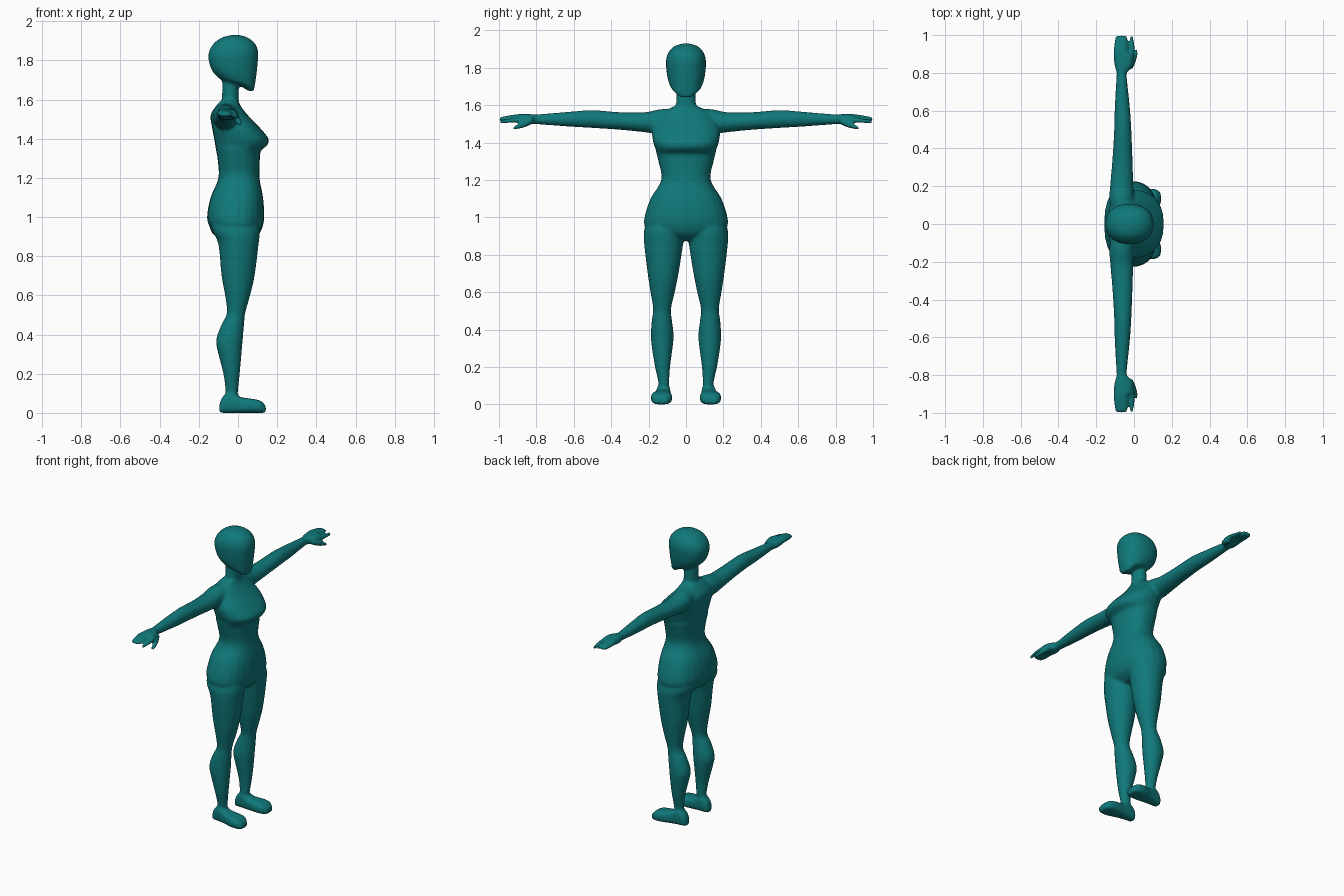
import bpy, bmesh, math
from mathutils import Vector

bm = bmesh.new()
SIDES, STEPS = 24, 4


def spline(rings):
    """Catmull-Rom refinement of the ring list."""
    v = [Vector(r) for r in rings]
    out = []
    for i in range(len(v) - 1):
        p0, p1, p2, p3 = v[max(i - 1, 0)], v[i], v[i + 1], v[min(i + 2, len(v) - 1)]
        for s in range(STEPS):
            t = s / STEPS
            out.append(0.5 * (2 * p1 + (p2 - p0) * t + (2 * p0 - 5 * p1 + 4 * p2 - p3) * t * t
                              + (3 * p1 - p0 - 3 * p2 + p3) * t ** 3))
    return out + [v[-1]]


def loft(rings, place, power=2.0):
    """Rings are (t, a0, a1, b0, b1); place(t, a, b) gives the xyz point."""
    loops = []
    for t, a0, a1, b0, b1 in spline(rings):
        loop = []
        for k in range(SIDES):
            c, s = math.cos(k * math.tau / SIDES), math.sin(k * math.tau / SIDES)
            c = math.copysign(abs(c) ** (2 / power), c)
            s = math.copysign(abs(s) ** (2 / power), s)
            loop.append(bm.verts.new(place(t, (a0 + a1) / 2 + (a1 - a0) / 2 * c,
                                           (b0 + b1) / 2 + (b1 - b0) / 2 * s)))
        loops.append(loop)
    for l0, l1 in zip(loops, loops[1:]):
        for k in range(SIDES):
            j = (k + 1) % SIDES
            bm.faces.new((l0[k], l0[j], l1[j], l1[k]))
    bm.faces.new(loops[0][::-1])
    bm.faces.new(loops[-1])


def upright(rings, power=2.0):
    """Symmetric rings (z, back x, front x, half width)."""
    loft([(z, a, b, -w, w) for z, a, b, w in rings], lambda t, a, b: (a, b, t), power)


# torso
upright([(0.875, -0.07, 0.06, 0.07), (0.91, -0.125, 0.105, 0.19), (0.95, -0.145, 0.125, 0.22),
         (1.0, -0.158, 0.134, 0.222), (1.1, -0.14, 0.128, 0.19), (1.2, -0.10, 0.11, 0.132),
         (1.30, -0.105, 0.112, 0.148), (1.34, -0.112, 0.118, 0.158), (1.365, -0.116, 0.148, 0.163),
         (1.40, -0.122, 0.156, 0.175), (1.46, -0.133, 0.108, 0.182), (1.52, -0.14, 0.05, 0.16),
         (1.57, -0.11, 0.012, 0.11), (1.595, -0.085, 0.004, 0.06)], 2.3)

# neck
upright([(1.54, -0.09, 0.01, 0.06), (1.60, -0.082, 0.004, 0.053), (1.72, -0.08, 0.004, 0.05)])

# head
upright([(1.643, 0.055, 0.08, 0.03), (1.655, 0.035, 0.083, 0.046), (1.675, 0.0, 0.086, 0.067),
         (1.695, -0.075, 0.09, 0.082), (1.74, -0.128, 0.096, 0.098), (1.80, -0.15, 0.102, 0.106),
         (1.845, -0.148, 0.103, 0.106), (1.885, -0.125, 0.088, 0.092), (1.915, -0.085, 0.052, 0.062),
         (1.929, -0.035, 0.01, 0.02)], 2.2)

for side in (-1, 1):
    def vertical(t, a, b): return (a, side * b, t)
    def sideways(t, a, b): return (a, side * t, b)
    def forward(t, a, b): return (t, side * a, b)

    # leg
    loft([(1.0, -0.13, 0.10, 0.03, 0.20), (0.93, -0.13, 0.112, 0.012, 0.224),
          (0.86, -0.10, 0.105, 0.015, 0.224), (0.70, -0.084, 0.085, 0.04, 0.205),
          (0.60, -0.066, 0.062, 0.06, 0.19), (0.51, -0.057, 0.037, 0.08, 0.176),
          (0.45, -0.085, 0.031, 0.075, 0.183), (0.37, -0.112, 0.024, 0.066, 0.188),
          (0.30, -0.10, 0.018, 0.072, 0.182), (0.20, -0.075, 0.009, 0.085, 0.166),
          (0.11, -0.064, 0.0, 0.09, 0.147), (0.04, -0.07, 0.0, 0.09, 0.15)], vertical)
    # foot
    loft([(-0.095, 0.098, 0.14, 0, 0.04), (-0.08, 0.088, 0.15, 0, 0.08),
          (-0.04, 0.083, 0.158, 0, 0.108), (0.01, 0.08, 0.168, 0, 0.082),
          (0.07, 0.074, 0.186, 0, 0.072), (0.115, 0.08, 0.184, 0, 0.062),
          (0.142, 0.105, 0.165, 0, 0.035)], forward, 3)
    # arm
    loft([(0.06, -0.12, 0.01, 1.45, 1.58), (0.14, -0.13, 0.0, 1.445, 1.578),
          (0.22, -0.125, -0.004, 1.455, 1.562), (0.35, -0.114, -0.008, 1.468, 1.562),
          (0.50, -0.105, -0.014, 1.478, 1.573), (0.62, -0.102, -0.022, 1.485, 1.565),
          (0.80, -0.092, -0.04, 1.498, 1.55), (0.84, -0.094, -0.036, 1.498, 1.55)], sideways)
    # palm and closed fingers
    loft([(0.80, -0.09, -0.04, 1.50, 1.55), (0.84, -0.103, -0.01, 1.498, 1.552),
          (0.89, -0.107, -0.01, 1.508, 1.552), (0.91, -0.107, -0.032, 1.512, 1.55),
          (0.96, -0.104, -0.032, 1.51, 1.542), (0.998, -0.095, -0.04, 1.514, 1.534)], sideways, 2.6)
    # forefinger
    loft([(0.87, -0.035, -0.002, 1.505, 1.54), (0.93, -0.028, 0.004, 1.505, 1.53),
          (0.995, -0.022, -0.004, 1.502, 1.52)], sideways)
    # thumb
    loft([(0.82, -0.045, -0.008, 1.5, 1.535), (0.86, -0.025, 0.01, 1.482, 1.518),
          (0.90, -0.008, 0.02, 1.472, 1.498), (0.925, 0.0, 0.017, 1.466, 1.482)], sideways)

bmesh.ops.recalc_face_normals(bm, faces=bm.faces[:])
mesh = bpy.data.meshes.new("figure")
bm.to_mesh(mesh)
bm.free()
figure = bpy.data.objects.new("figure", mesh)
bpy.context.collection.objects.link(figure)

# one teal colour
teal = bpy.data.materials.new("teal")
teal.diffuse_color = (0.005, 0.19, 0.195, 1)
mesh.materials.append(teal)

# fuse the parts into one smooth skin
fuse = figure.modifiers.new("fuse", 'REMESH')
fuse.mode = 'VOXEL'
fuse.voxel_size = 0.008
fuse.use_smooth_shade = True
relax = figure.modifiers.new("relax", 'SMOOTH')
relax.factor = 0.5
relax.iterations = 4
for p in mesh.polygons:
    p.use_smooth = True
